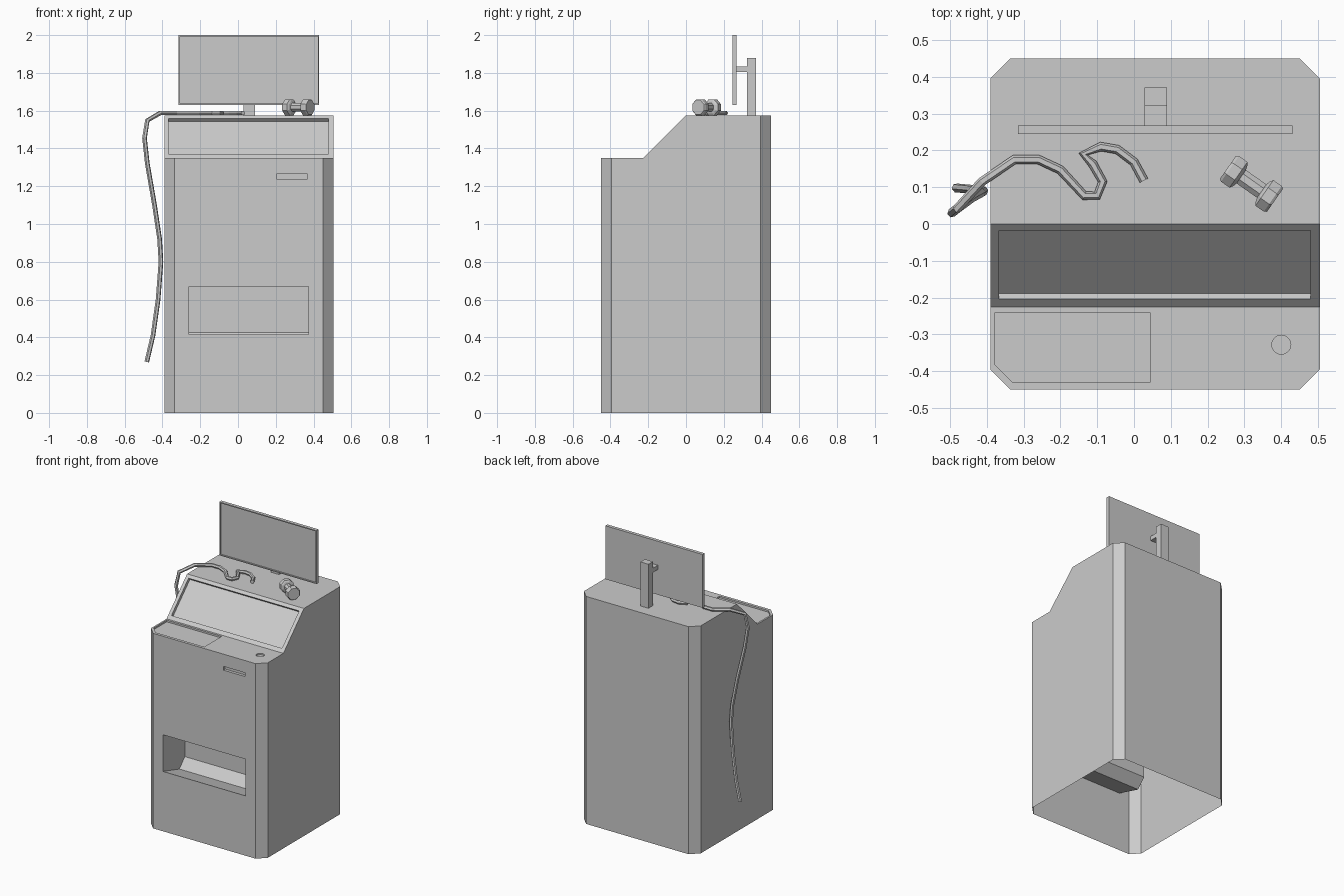
import bpy, bmesh, math
from mathutils import Matrix, Vector

if "Cube" in bpy.data.objects:
    bpy.data.objects.remove(bpy.data.objects["Cube"])

grey = bpy.data.materials.new("plain_grey")
grey.diffuse_color = (0.6, 0.6, 0.6, 1)
grey.use_nodes = True
grey.node_tree.nodes["Principled BSDF"].inputs["Base Color"].default_value = grey.diffuse_color


def finish(name, bm):
    bmesh.ops.recalc_face_normals(bm, faces=bm.faces)
    me = bpy.data.meshes.new(name)
    bm.to_mesh(me)
    bm.free()
    me.materials.clear()
    me.materials.append(grey)
    ob = bpy.data.objects.new(name, me)
    bpy.context.collection.objects.link(ob)
    return ob


def prism(name, axis, pts, lo, hi):
    """Extrude a 2D outline along an axis (remaining axes in xyz order)."""
    def co(p, t):
        v = list(p)
        v.insert(axis, t)
        return v
    bm = bmesh.new()
    a = [bm.verts.new(co(p, lo)) for p in pts]
    b = [bm.verts.new(co(p, hi)) for p in pts]
    bm.faces.new(a)
    bm.faces.new(b)
    n = len(pts)
    for i in range(n):
        j = (i + 1) % n
        bm.faces.new((a[i], a[j], b[j], b[i]))
    return finish(name, bm)


def rect(x0, x1, y0, y1):
    return [(x0, y0), (x1, y0), (x1, y1), (x0, y1)]


def carve(ob, cutters):
    for c in cutters:
        c.hide_render = True
        m = ob.modifiers.new("cut", 'BOOLEAN')
        m.operation, m.solver, m.object = 'DIFFERENCE', 'EXACT', c
    bpy.context.view_layer.update()
    dg = bpy.context.evaluated_depsgraph_get()
    me = bpy.data.meshes.new_from_object(ob.evaluated_get(dg))
    ob.modifiers.clear()
    ob.data = me
    me.materials.clear()
    me.materials.append(grey)
    for p in me.polygons:
        p.material_index = 0
    for c in cutters:
        bpy.data.objects.remove(c)


# Cabinet: chamfered footprint, stepped and sloped top, carved recesses
X0, X1, Y, C = -0.39, 0.505, 0.45, 0.055
foot = [(X0 + C, -Y), (X1 - C, -Y), (X1, -Y + C), (X1, Y - C),
        (X1 - C, Y), (X0 + C, Y), (X0, Y - C), (X0, -Y + C)]
cabinet = prism("cabinet", 2, foot, 0, 1.575)
d = 0.015
carve(cabinet, [
    prism("slope_cut", 0, [(-0.6, 1.35), (-0.225, 1.35), (0.1, 1.675), (-0.6, 1.675)], -1, 1),
    # slanted display recess
    prism("display_cut", 0, [(-0.017 + d, 1.558 - d), (-0.204 + d, 1.371 - d),
                             (-0.204 - d, 1.371 + d), (-0.017 - d, 1.558 + d)], -0.367, 0.48),
    # shallow weighing pan on the shelf
    prism("pan_cut", 2, [(-0.378, -0.24), (0.043, -0.24), (0.043, -0.43),
                         (-0.33, -0.43), (-0.378, -0.382)], 1.338, 1.4),
    # round button
    prism("button_cut", 2, [(0.4 + 0.026 * math.cos(i * math.pi / 8),
                             -0.328 + 0.026 * math.sin(i * math.pi / 8)) for i in range(16)], 1.34, 1.4),
    # slot
    prism("slot_cut", 1, rect(0.203, 0.368, 1.239, 1.265), -0.5, -0.43),
    # collecting tray
    prism("tray_cut", 0, [(-0.5, 0.668), (-0.21, 0.668), (-0.21, 0.425),
                          (-0.27, 0.362), (-0.45, 0.414), (-0.5, 0.414)], -0.26, 0.373),
])
# The cabinet is open underneath
bm = bmesh.new()
bm.from_mesh(cabinet.data)
bmesh.ops.delete(bm, geom=[f for f in bm.faces if f.calc_center_median().z < 0.001], context='FACES')
bm.to_mesh(cabinet.data)
bm.free()

# Monitor with thin recessed screen, on a post and arm
monitor = prism("monitor", 0, rect(0.245, 0.268, 1.63, 2.0), -0.315, 0.43)
carve(monitor, [prism("screen_cut", 0, rect(0.2, 0.253, 1.637, 1.993), -0.308, 0.423)])
prism("monitor_post", 0, rect(0.322, 0.371, 1.575, 1.88), 0.028, 0.089)
prism("monitor_arm", 0, rect(0.268, 0.322, 1.804, 1.834), 0.028, 0.089)

# Eight-sided spool-shaped holder on the top
profile = [(-0.078, 0.041), (-0.071, 0.046), (-0.043, 0.046), (-0.037, 0.036), (-0.034, 0.024),
           (0.034, 0.024), (0.037, 0.036), (0.043, 0.046), (0.071, 0.046), (0.078, 0.041)]
bm = bmesh.new()
rings = []
for t, r in profile:
    rings.append([bm.verts.new((t, r * math.cos((k + 0.5) * math.pi / 4),
                                r * math.sin((k + 0.5) * math.pi / 4))) for k in range(8)])
for a, b in zip(rings, rings[1:]):
    for k in range(8):
        j = (k + 1) % 8
        bm.faces.new((a[k], a[j], b[j], b[k]))
bm.faces.new(rings[0])
bm.faces.new(rings[-1])
bm.transform(Matrix.Translation((0.319, 0.109, 1.6175)) @ Matrix.Rotation(math.radians(-35), 4, 'Z'))
finish("spool_holder", bm)

# Cable: curls over the top, then hangs down the left side
top = [(0.027, 0.118), (0.0, 0.168), (-0.045, 0.202), (-0.09, 0.21), (-0.138, 0.19),
       (-0.112, 0.163), (-0.085, 0.115), (-0.1, 0.077), (-0.135, 0.077), (-0.2, 0.147),
       (-0.26, 0.175), (-0.325, 0.175), (-0.413, 0.115)]
hang = [(-0.48, 0.042, 1.548), (-0.495, 0.03, 1.455), (-0.48, 0.042, 1.32), (-0.442, 0.07, 1.1),
        (-0.415, 0.085, 0.92), (-0.408, 0.09, 0.8), (-0.423, 0.092, 0.6), (-0.45, 0.095, 0.41),
        (-0.483, 0.098, 0.27)]
path = [(x, y, 1.587) for x, y in top] + hang
cu = bpy.data.curves.new("cable_path", 'CURVE')
cu.dimensions = '3D'
cu.bevel_depth = 0.0125
cu.bevel_resolution = 1
cu.use_fill_caps = True
sp = cu.splines.new('POLY')
sp.points.add(len(path) - 1)
for p, c in zip(sp.points, path):
    p.co = (*c, 1)
tmp = bpy.data.objects.new("cable_path", cu)
bpy.context.collection.objects.link(tmp)
bpy.context.view_layer.update()
me = bpy.data.meshes.new_from_object(tmp.evaluated_get(bpy.context.evaluated_depsgraph_get()))
bpy.data.objects.remove(tmp)
bm = bmesh.new()
bm.from_mesh(me)
bmesh.ops.remove_doubles(bm, verts=bm.verts, dist=0.0001)
for f in bm.faces:
    f.smooth = False
    f.material_index = 0
finish("cable", bm)
